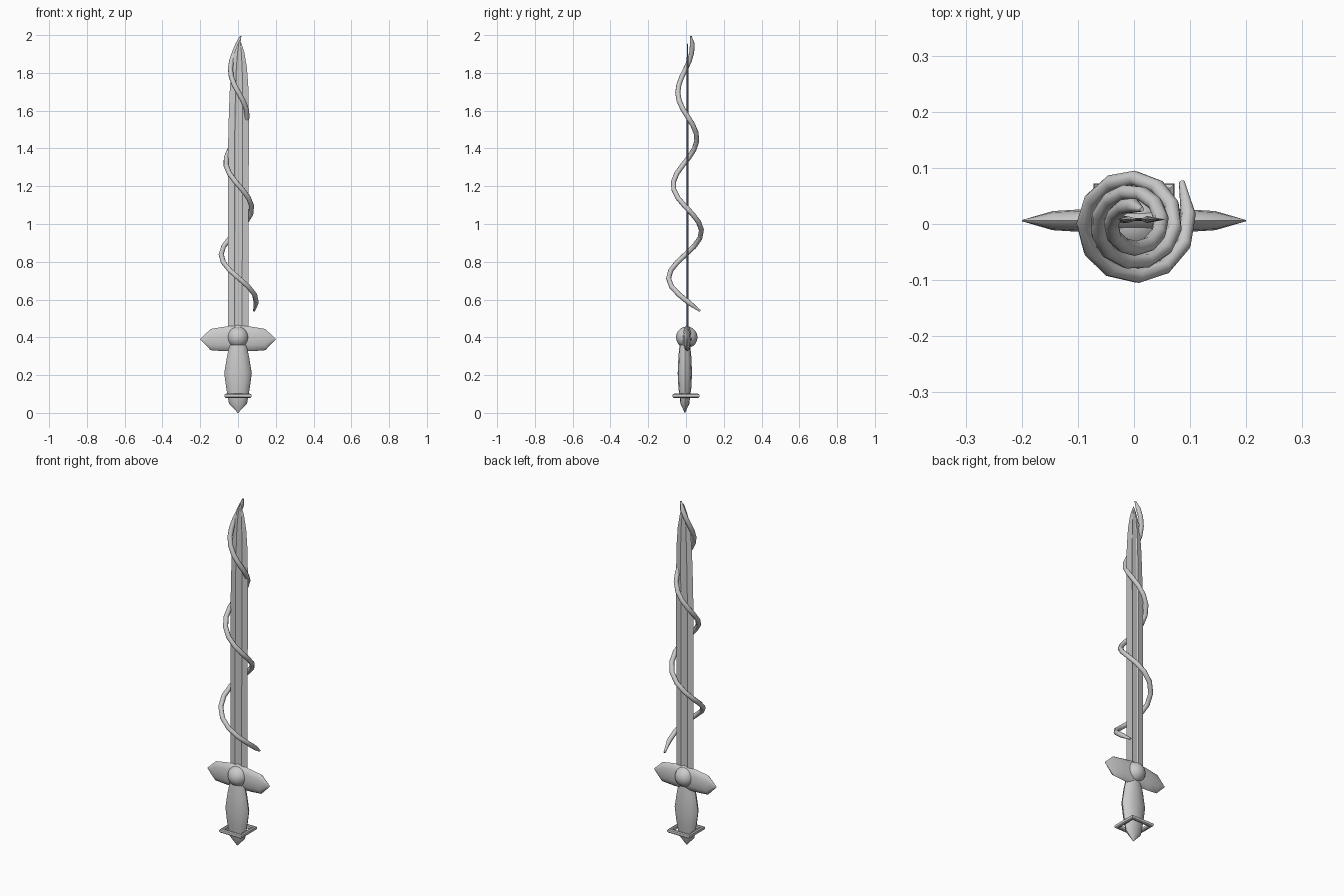
import bpy, bmesh, math
from mathutils import Vector

if "Cube" in bpy.data.objects:
    bpy.data.objects.remove(bpy.data.objects["Cube"])


def finish(name, bm, angle=35):
    bmesh.ops.remove_doubles(bm, verts=bm.verts, dist=1e-5)
    bmesh.ops.recalc_face_normals(bm, faces=bm.faces)
    mesh = bpy.data.meshes.new(name)
    bm.to_mesh(mesh)
    bm.free()
    ob = bpy.data.objects.new(name, mesh)
    bpy.context.collection.objects.link(ob)
    bpy.ops.object.select_all(action='DESELECT')
    ob.select_set(True)
    bpy.context.view_layer.objects.active = ob
    bpy.ops.object.shade_smooth_by_angle(angle=math.radians(angle))
    return ob


def loft(name, rings, angle=35):
    """Skin a list of equal-length point rings and cap both ends."""
    bm = bmesh.new()
    loops = [[bm.verts.new(p) for p in ring] for ring in rings]
    n = len(loops[0])
    for a, b in zip(loops, loops[1:]):
        for i in range(n):
            j = (i + 1) % n
            bm.faces.new((a[i], a[j], b[j], b[i]))
    bm.faces.new(loops[0])
    bm.faces.new(loops[-1])
    return finish(name, bm, angle)


def oval(n, a, b):
    return [(a * math.cos(math.tau * i / n), b * math.sin(math.tau * i / n)) for i in range(n)]


# Grip with pointed pommel: oval sections (z, half width, half depth)
grip = [(0.0, 0.001, 0.001), (0.05, 0.048, 0.024), (0.09, 0.055, 0.028),
        (0.13, 0.062, 0.034), (0.21, 0.073, 0.038), (0.30, 0.058, 0.034), (0.36, 0.045, 0.028)]
loft("grip", [[(x, y - 0.006, z) for x, y in oval(12, a, b)] for z, a, b in grip], 40)

# Crossguard: flattened sections along x (x, half depth, half height, centre z)
half = [(0.0, 0.025, 0.07, 0.395), (0.08, 0.021, 0.064, 0.391),
        (0.145, 0.017, 0.056, 0.388), (0.2, 0.001, 0.001, 0.39)]
guard = [(-x, a, b, c) for x, a, b, c in reversed(half[1:])] + half
loft("crossguard", [[(x, y + 0.006, c + z) for y, z in oval(12, a, b)] for x, a, b, c in guard])

# Round boss in the middle of the guard
bm = bmesh.new()
bmesh.ops.create_uvsphere(bm, u_segments=16, v_segments=10, radius=0.057)
bmesh.ops.translate(bm, verts=bm.verts, vec=(0, 0.004, 0.40))
finish("guard_boss", bm)

# Square ring around the pommel
bm = bmesh.new()
corners = [math.radians(45 + 90 * i) for i in range(4)]
rings = []
for c in corners:
    rings.append([bm.verts.new(((0.086 + r) * math.cos(c), (0.086 + r) * math.sin(c), 0.09 + z))
                  for r, z in oval(10, 0.016, 0.012)])
for k in range(4):
    a, b = rings[k], rings[(k + 1) % 4]
    for i in range(10):
        j = (i + 1) % 10
        bm.faces.new((a[i], a[j], b[j], b[i]))
finish("pommel_ring", bm)

# Blade: thin section with a shallow central groove, narrowing to the tip
blade = [(0.38, -0.053, 0.056), (1.40, -0.053, 0.057), (1.60, -0.048, 0.057), (1.72, -0.043, 0.055),
         (1.83, -0.034, 0.047), (1.91, -0.018, 0.033), (1.95, -0.003, 0.020), (1.975, 0.009, 0.010)]
side = [(-1, 0), (-0.38, 0.006), (-0.25, 0.0025), (0.25, 0.0025), (0.38, 0.006), (1, 0)]
section = side + [(u, -v) for u, v in reversed(side[1:-1])]
loft("blade", [[((l + r) / 2 + u * (r - l) / 2, 0.008 + v * min(1, (r - l) / 0.09), z)
                for u, v in section] for z, l, r in blade], 15)

# Tapering vine that winds up the blade
curve = bpy.data.curves.new("spiral_vine", 'CURVE')
curve.dimensions = '3D'
curve.bevel_depth = 0.0135
curve.bevel_resolution = 2
curve.use_fill_caps = True
steps = 34
spline = curve.splines.new('POLY')
spline.points.add(steps)
for i, p in enumerate(spline.points):
    t = i / steps
    ang = math.radians(40 - 1063 * t)
    r = 0.102 - 0.072 * t + (0.012 if i == 0 else 0)
    p.co = (r * math.cos(ang) - 0.002, r * math.sin(ang) + 0.001, 0.54 + 1.455 * t, 1)
    p.radius = {0: 0.4, steps: 0.3}.get(i, 1)
spline.use_smooth = True
vine = bpy.data.objects.new("spiral_vine", curve)
bpy.context.collection.objects.link(vine)
